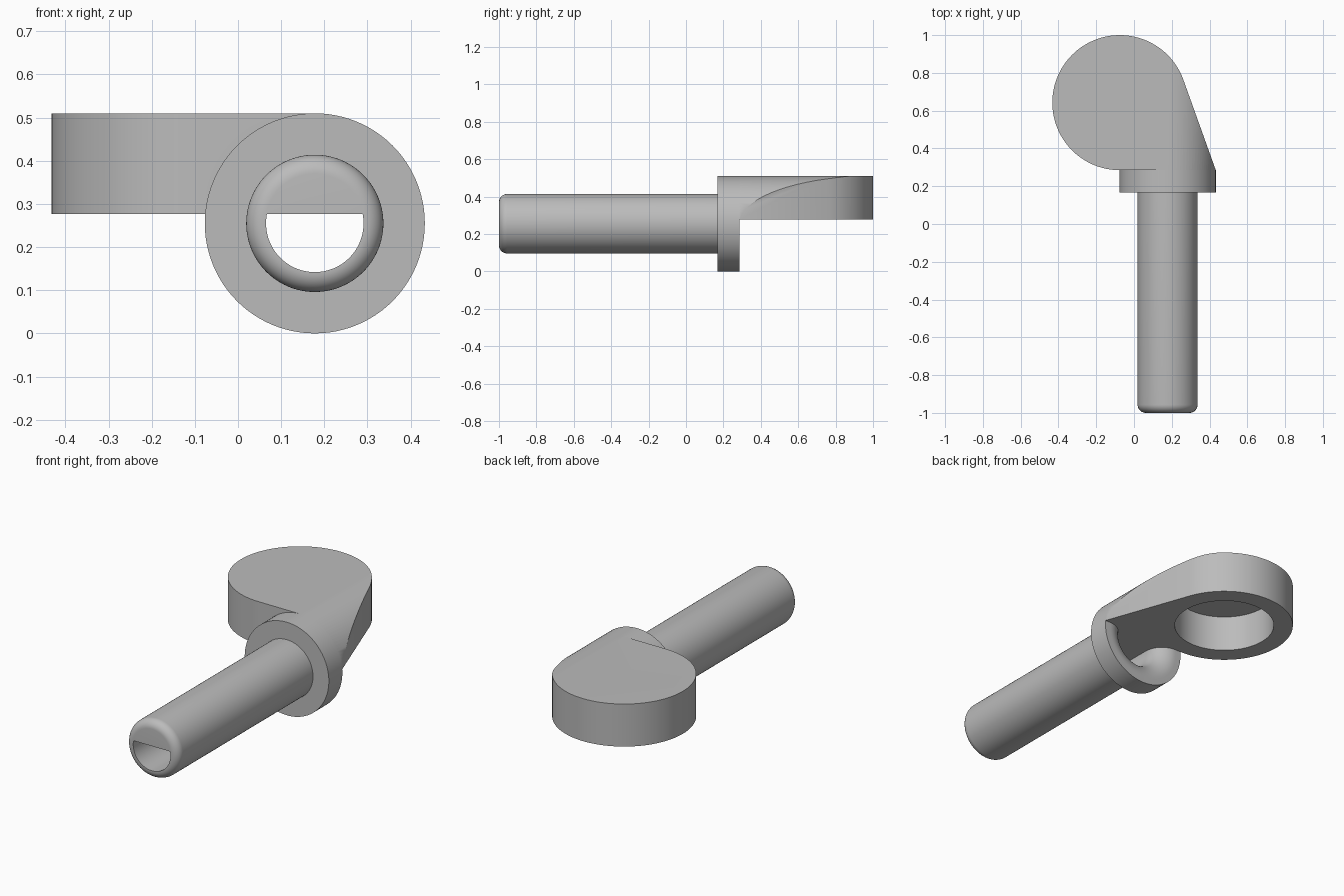
import bpy, bmesh
from math import pi, cos, sin, acos, atan2
from mathutils import Vector, Matrix

if "Cube" in bpy.data.objects:
    bpy.data.objects.remove(bpy.data.objects["Cube"])

AX, AZ = 0.178, 0.255            # pipe axis
TIP, SEAT, BACK = -1.0, 0.168, 0.285   # pipe end, flange front and back
PIPE_R, BORE_R, FLANGE_R = 0.159, 0.113, 0.255
UNDER, TOP = 0.277, 0.51         # head underside and top
HX, HR = -0.075, 0.3575          # head disc centre and radius
HY = BACK + HR
SEGS = 96

grey = bpy.data.materials.new("plain_grey")
grey.use_nodes = True
grey.diffuse_color = (0.5, 0.5, 0.5, 1)
grey.node_tree.nodes["Principled BSDF"].inputs["Base Color"].default_value = (0.5, 0.5, 0.5, 1)


def arc(cx, cy, r, a0, a1, n):
    return [(cx + r * cos(a0 + (a1 - a0) * i / n), cy + r * sin(a0 + (a1 - a0) * i / n))
            for i in range(n + 1)]


def finish(bm, name):
    bmesh.ops.remove_doubles(bm, verts=bm.verts, dist=1e-5)
    bmesh.ops.recalc_face_normals(bm, faces=bm.faces)
    mesh = bpy.data.meshes.new(name)
    bm.to_mesh(mesh)
    bm.free()
    mesh.materials.append(grey)
    ob = bpy.data.objects.new(name, mesh)
    bpy.context.collection.objects.link(ob)
    return ob


def lathe(name, profile, ceiling=None):
    """Turn (radius, y) points round the pipe axis, optionally cut flat above a height."""
    bm = bmesh.new()
    vs = [bm.verts.new((AX + r, y, AZ)) for r, y in profile]
    es = [bm.edges.new(p) for p in zip(vs, vs[1:])]
    bmesh.ops.spin(bm, geom=vs + es, cent=(AX, 0, AZ), axis=(0, 1, 0),
                   angle=2 * pi, steps=SEGS, use_duplicate=False)
    bmesh.ops.remove_doubles(bm, verts=bm.verts, dist=1e-5)
    if ceiling is not None:
        bmesh.ops.bisect_plane(bm, geom=bm.verts[:] + bm.edges[:] + bm.faces[:],
                               plane_co=(0, 0, ceiling), plane_no=(0, 0, 1), clear_outer=True)
        rim = [e for e in bm.edges if e.is_boundary]
        bmesh.ops.edgeloop_fill(bm, edges=rim)
    return finish(bm, name)


def prism(name, outline, place, depth):
    """Extrude a flat outline; place maps each 2D point to 3D."""
    bm = bmesh.new()
    face = bm.faces.new([bm.verts.new(place(*p)) for p in outline])
    new = bmesh.ops.extrude_face_region(bm, geom=[face])["geom"]
    bmesh.ops.translate(bm, vec=depth, verts=[g for g in new if isinstance(g, bmesh.types.BMVert)])
    return finish(bm, name)


def combine(ob, other, operation):
    mod = ob.modifiers.new("combine", 'BOOLEAN')
    mod.operation, mod.object, mod.solver = operation, other, 'EXACT'
    bpy.context.view_layer.objects.active = ob
    bpy.ops.object.modifier_apply(modifier=mod.name)
    bpy.data.objects.remove(other)


# Pipe with rounded tip and flange
tip_round = 0.044
pipe = lathe("pipe_and_head",
             [(0, TIP)] + arc(PIPE_R - tip_round, TIP + tip_round, tip_round, -pi / 2, 0, 10)
             + [(PIPE_R, SEAT), (FLANGE_R, SEAT), (FLANGE_R, BACK), (0, BACK)])

# D-shaped bore that flares out through the flange
flare = 0.11
bore = lathe("bore_cutter",
             [(0, TIP - 0.1), (BORE_R, TIP - 0.1)]
             + arc(BORE_R + flare, BACK - flare, flare, pi, pi / 2, 14)
             + [(BORE_R + flare, BACK + 0.1), (0, BACK + 0.1)], ceiling=UNDER)
combine(pipe, bore, 'DIFFERENCE')

# Head: disc drawn out to the flange edge by a tangent side
corner = Vector((AX + FLANGE_R, BACK))
to_corner = corner - Vector((HX, HY))
tangent = atan2(to_corner.y, to_corner.x) + acos(HR / to_corner.length)
head = prism("head", [tuple(corner)] + arc(HX, HY, HR, tangent, 1.5 * pi, 80),
             lambda x, y: (x, y, UNDER), (0, 0, TOP - UNDER))

# Round the head's shoulder to follow the flange
shoulder = prism("shoulder_cutter",
                 [(-0.6, UNDER - 0.1), (AX + FLANGE_R, UNDER - 0.1)]
                 + arc(AX, AZ, FLANGE_R, 0, pi / 2, SEGS // 4) + [(-0.6, TOP)],
                 lambda x, z: (x, BACK - 0.1, z), (0, 1, 0))
combine(head, shoulder, 'INTERSECT')

# Blind round socket in the underside
socket = prism("socket_cutter", arc(HX, HY, 0.258, 0, 2 * pi, SEGS)[:-1],
               lambda x, y: (x, y, UNDER - 0.1), (0, 0, 0.3))
combine(head, socket, 'DIFFERENCE')

combine(pipe, head, 'UNION')

# Smooth shading with sharp edges kept
bpy.ops.object.select_all(action='DESELECT')
pipe.select_set(True)
bpy.context.view_layer.objects.active = pipe
bpy.ops.object.shade_smooth_by_angle(angle=0.5)
